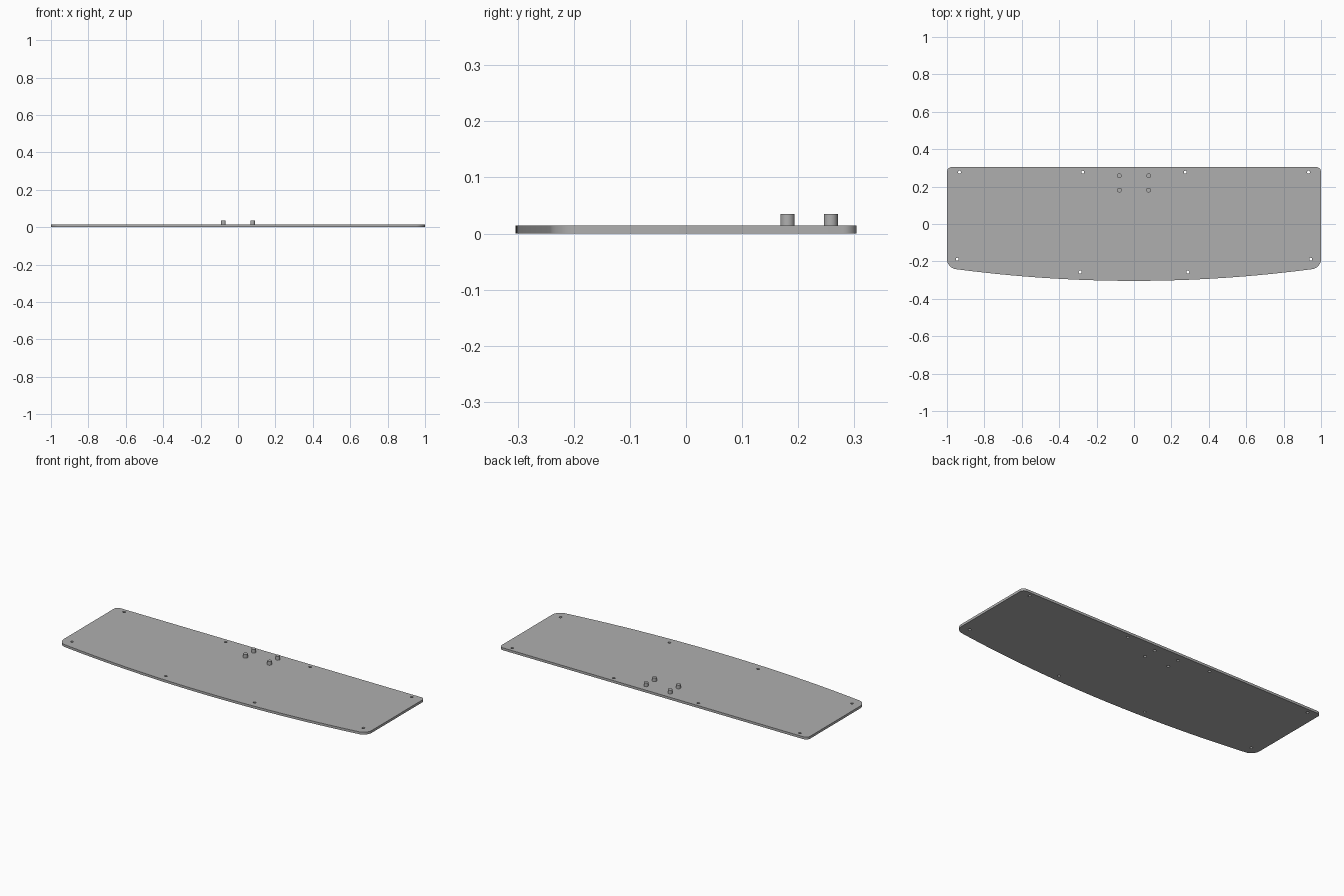
import bpy, bmesh, math
from mathutils import Vector

cube = bpy.data.objects.get("Cube")
if cube:
    bpy.data.objects.remove(cube, do_unlink=True)

THICK = 0.014
FRONT, BACK = -0.304, 0.304
BOW_R = 7.27            # radius of the bowed front edge
FRONT_R, BACK_R = 0.055, 0.025

grey = bpy.data.materials.new("plain grey")
grey.use_nodes = True
grey.diffuse_color = (0.43, 0.43, 0.43, 1)
grey.node_tree.nodes["Principled BSDF"].inputs["Base Color"].default_value = grey.diffuse_color


def arc(cx, cy, r, a0, a1, n):
    return [(cx + r * math.cos(a0 + (a1 - a0) * i / n),
             cy + r * math.sin(a0 + (a1 - a0) * i / n)) for i in range(n + 1)]


def finish(ob):
    bpy.ops.object.select_all(action='DESELECT')
    ob.select_set(True)
    bpy.context.view_layer.objects.active = ob
    bpy.ops.object.shade_smooth_by_angle(angle=math.radians(35))


# Outline: bowed front, rounded front and back corners, mirrored about x
bow_y = FRONT + BOW_R
cx = 1 - FRONT_R
cy = bow_y - math.sqrt((BOW_R - FRONT_R) ** 2 - cx ** 2)
tangent = math.atan2(cy - bow_y, cx)
right_half = arc(0, bow_y, BOW_R, -math.pi / 2, tangent, 16)
right_half += arc(cx, cy, FRONT_R, tangent, 0, 12)[1:]
right_half += arc(1 - BACK_R, BACK - BACK_R, BACK_R, 0, math.pi / 2, 8)
outline = right_half + [(-x, y) for x, y in reversed(right_half[1:])]

# Screw holes and stud recesses, as mirrored pairs
screws = [(0.933, 0.277), (0.274, 0.277), (0.945, -0.188), (0.288, -0.257)]
studs = [(0.078, 0.258), (0.078, 0.181)]
holes = [arc(s * x, y, 0.008, 0, 2 * math.pi, 20)[:-1]
         for x, y in screws + studs for s in (-1, 1)]

# Plate
curve = bpy.data.curves.new("plate", 'CURVE')
curve.dimensions = '2D'
curve.fill_mode = 'BOTH'
curve.extrude = THICK / 2
for pts in [outline] + holes:
    sp = curve.splines.new('POLY')
    sp.points.add(len(pts) - 1)
    for p, (x, y) in zip(sp.points, pts):
        p.co = (x, y, 0, 1)
    sp.use_cyclic_u = True
plate = bpy.data.objects.new("plate", curve)
bpy.context.collection.objects.link(plate)
bpy.ops.object.select_all(action='DESELECT')
plate.select_set(True)
bpy.context.view_layer.objects.active = plate
bpy.ops.object.convert(target='MESH')
plate = bpy.context.view_layer.objects.active
bm = bmesh.new()
bm.from_mesh(plate.data)
bmesh.ops.remove_doubles(bm, verts=bm.verts, dist=0.0001)
bmesh.ops.translate(bm, verts=bm.verts, vec=Vector((0, 0, THICK / 2)))
bmesh.ops.recalc_face_normals(bm, faces=bm.faces)
bm.to_mesh(plate.data)
bm.free()
plate.data.materials.clear()
plate.data.materials.append(grey)
finish(plate)

# Mounting studs
STUD_TOP, STUD_BASE = 0.035, 0.012
for x, y in studs:
    for side, s in (("right", -1), ("left", 1)):
        bpy.ops.mesh.primitive_cylinder_add(
            vertices=32, radius=0.0125, depth=STUD_TOP - STUD_BASE,
            location=(s * x, y, (STUD_TOP + STUD_BASE) / 2))
        stud = bpy.context.object
        stud.name = ("back_" if y > 0.2 else "front_") + "stud_" + side
        stud.data.materials.append(grey)
        finish(stud)
